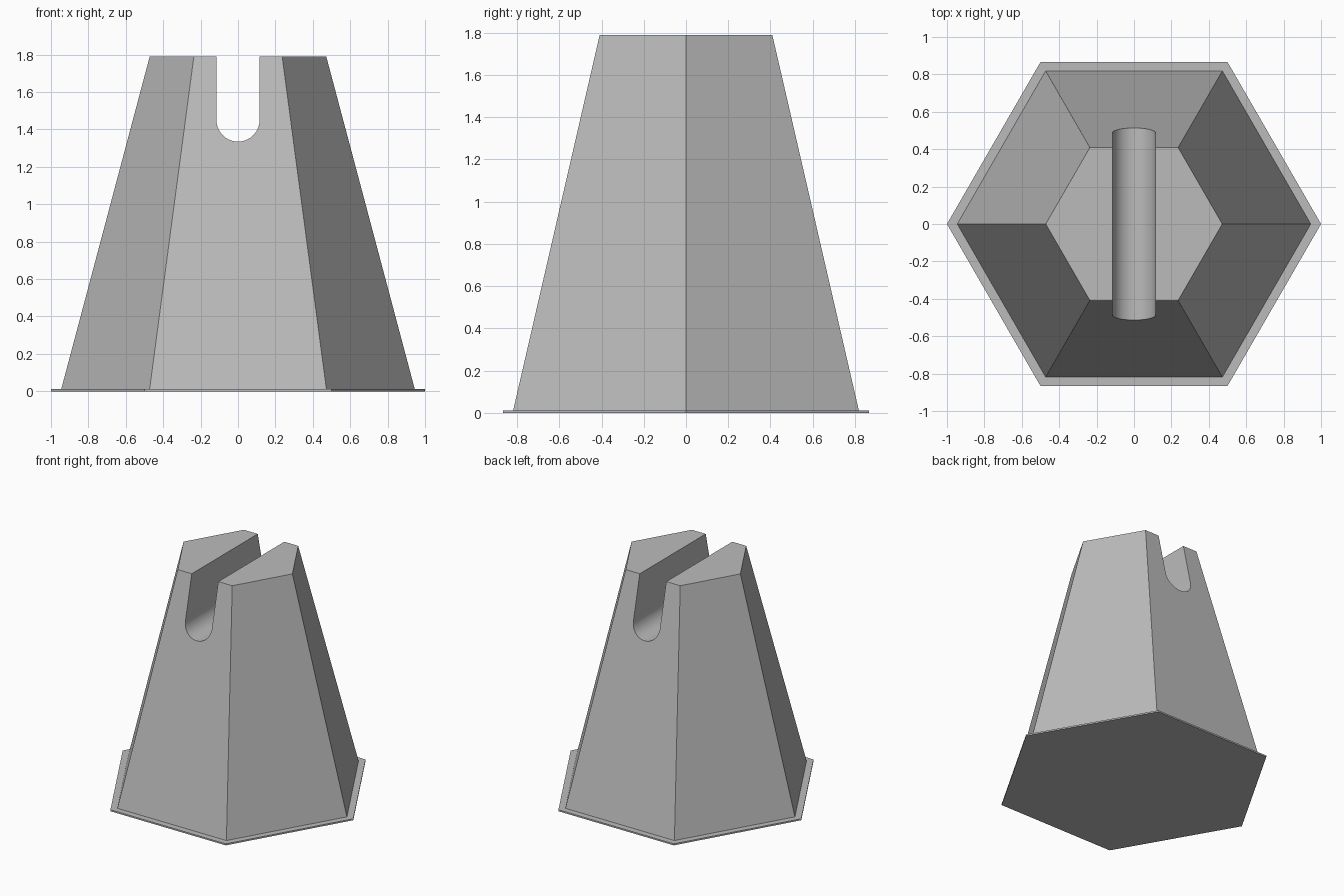
import bpy, math
from math import pi, cos, sin

cube = bpy.data.objects.get("Cube")
if cube:
    bpy.data.objects.remove(cube, do_unlink=True)

BASE_TOP = 0.012
TOP = 1.79
SLOT_R = 0.115
SLOT_Z = 1.45

grey = bpy.data.materials.new("plain grey")
grey.use_nodes = True
colour = (0.5, 0.5, 0.5, 1)
grey.diffuse_color = colour
grey.node_tree.nodes["Principled BSDF"].inputs["Base Color"].default_value = colour


def hex_prism(name, r_low, r_high, z_low, z_high):
    """Six-sided prism or frustum with corners on the x axis."""
    verts = [(r * cos(i * pi / 3), r * sin(i * pi / 3), z)
             for r, z in ((r_low, z_low), (r_high, z_high)) for i in range(6)]
    return solid(name, verts, 6)


def solid(name, verts, n):
    """Join two matching rings of n points into a closed solid."""
    faces = [tuple(reversed(range(n))), tuple(range(n, 2 * n))]
    faces += [(i, (i + 1) % n, n + (i + 1) % n, n + i) for i in range(n)]
    mesh = bpy.data.meshes.new(name)
    mesh.from_pydata(verts, [], faces)
    mesh.materials.append(grey)
    obj = bpy.data.objects.new(name, mesh)
    bpy.context.collection.objects.link(obj)
    return obj


# Thin base plate and tapered body
hex_prism("base_plate", 1, 1, 0, BASE_TOP)
body = hex_prism("tapered_body", 0.945, 0.472, BASE_TOP, TOP)

# Round-bottomed slot running front to back
steps = 32
profile = [(SLOT_R * cos(pi + pi * i / steps), SLOT_Z + SLOT_R * sin(pi + pi * i / steps))
           for i in range(steps + 1)]
profile += [(SLOT_R, 2), (-SLOT_R, 2)]
cutter = solid("slot_cutter", [(x, y, z) for y in (1, -1) for x, z in reversed(profile)],
               len(profile))
for p in cutter.data.polygons:
    p.use_smooth = True
cutter.data.flip_normals()
cutter.hide_render = True

# Make sure the cutter faces outwards, then cut
import bmesh
bm = bmesh.new()
bm.from_mesh(cutter.data)
bmesh.ops.recalc_face_normals(bm, faces=bm.faces)
bm.to_mesh(cutter.data)
bm.free()

cut = body.modifiers.new("slot", 'BOOLEAN')
cut.operation = 'DIFFERENCE'
cut.solver = 'EXACT'
cut.object = cutter
bpy.ops.object.select_all(action='DESELECT')
bpy.context.view_layer.objects.active = body
body.select_set(True)
bpy.ops.object.modifier_apply(modifier=cut.name)
bpy.data.objects.remove(cutter, do_unlink=True)
bpy.ops.object.shade_smooth_by_angle(angle=math.radians(15))
